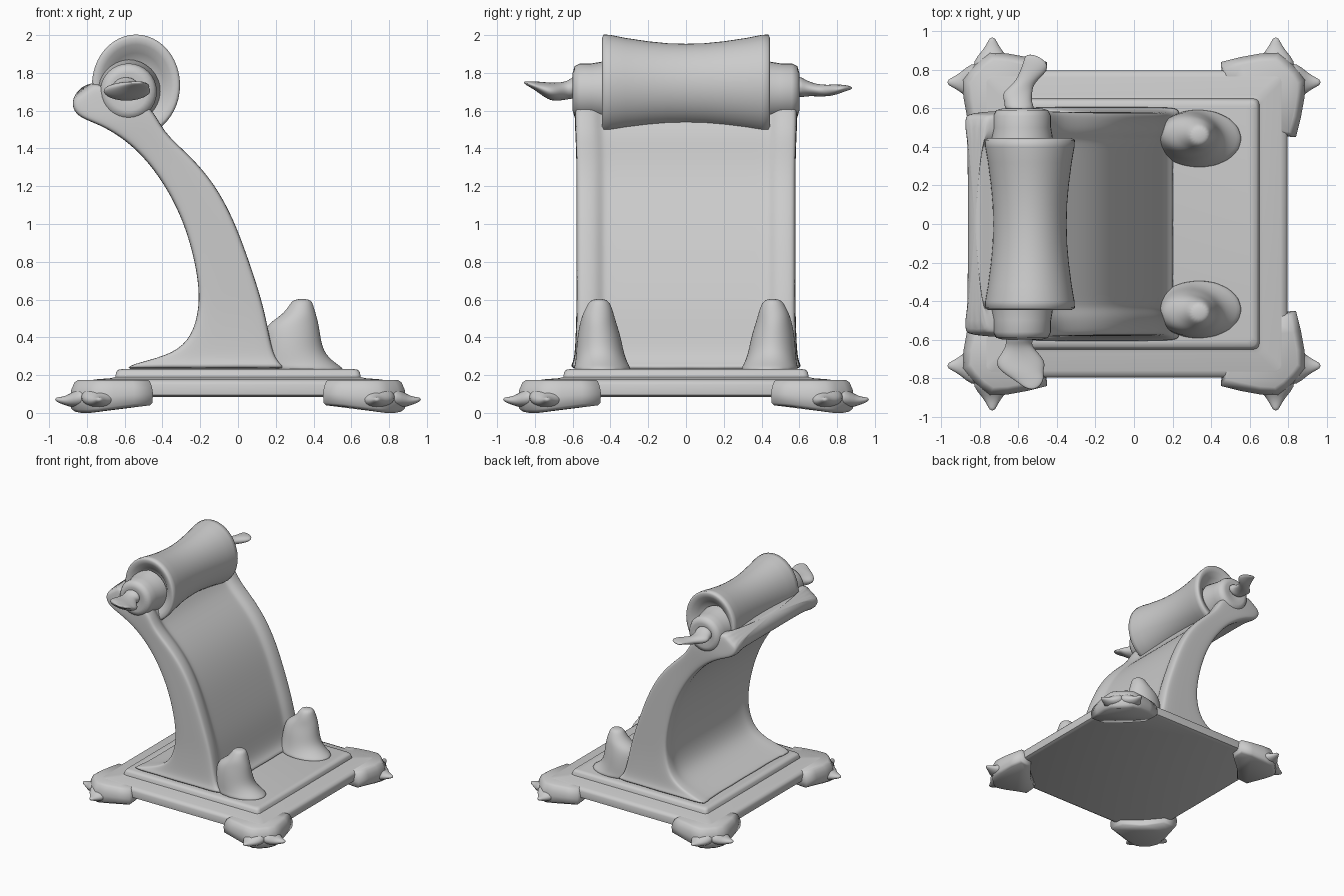
import bpy, bmesh, math
from mathutils import Vector, Matrix

cube = bpy.data.objects.get("Cube")
if cube:
    bpy.data.objects.remove(cube, do_unlink=True)

stone = bpy.data.materials.new("grey_stone")
stone.use_nodes = True
stone.diffuse_color = (0.6, 0.6, 0.6, 1)
stone.node_tree.nodes["Principled BSDF"].inputs["Base Color"].default_value = (0.6, 0.6, 0.6, 1)


def loft(name, rings, subdiv=0, angle=50):
    """Skin a list of equal-length point rings and cap both ends."""
    bm = bmesh.new()
    rows = [[bm.verts.new(p) for p in ring] for ring in rings]
    n = len(rows[0])
    for a, b in zip(rows, rows[1:]):
        for i in range(n):
            j = (i + 1) % n
            bm.faces.new((a[i], a[j], b[j], b[i]))
    bm.faces.new(rows[0][::-1])
    bm.faces.new(rows[-1])
    bmesh.ops.recalc_face_normals(bm, faces=bm.faces)
    mesh = bpy.data.meshes.new(name)
    bm.to_mesh(mesh)
    bm.free()
    mesh.materials.append(stone)
    ob = bpy.data.objects.new(name, mesh)
    bpy.context.collection.objects.link(ob)
    if subdiv:
        mod = ob.modifiers.new("smooth", 'SUBSURF')
        mod.levels = mod.render_levels = subdiv
    bpy.ops.object.select_all(action='DESELECT')
    ob.select_set(True)
    bpy.context.view_layer.objects.active = ob
    if subdiv:
        bpy.ops.object.shade_smooth()
    else:
        bpy.ops.object.shade_smooth_by_angle(angle=math.radians(angle))
    return ob


def ellipse_y(y, cx, cz, rx, rz, n=32):
    """Ellipse lying across the y axis."""
    return [(cx + rx * math.cos(k * math.tau / n), y, cz + rz * math.sin(k * math.tau / n))
            for k in range(n)]


def ellipse_z(z, cx, cy, rx, ry, n=16):
    """Ellipse lying across the z axis."""
    return [(cx + rx * math.cos(k * math.tau / n), cy + ry * math.sin(k * math.tau / n), z)
            for k in range(n)]


def rounded_square(h, z, r=0.03):
    pts = []
    for q in range(4):
        for k in range(4):
            c = Vector((h - r, h - r, z)) + Vector((math.cos(k * math.pi / 6), math.sin(k * math.pi / 6), 0)) * r
            pts.append(Matrix.Rotation(q * math.pi / 2, 3, 'Z') @ c)
    return pts


# Stepped square plinth
loft("base_plinth", [rounded_square(h, z) for h, z in (
    (0.77, 0.085), (0.79, 0.095), (0.795, 0.15), (0.785, 0.168), (0.76, 0.177),
    (0.67, 0.184), (0.65, 0.19), (0.645, 0.215), (0.635, 0.228), (0.61, 0.232))], angle=40)

# Corner feet, each with two claws
half = [(0.58, 0.62), (0.46, 0.72), (0.45, 0.84), (0.55, 0.865), (0.66, 0.885), (0.75, 0.89), (0.80, 0.855)]
outline = half + [(y, x) for x, y in reversed(half)]
for q in range(4):
    turn = Matrix.Rotation(q * math.pi / 2, 3, 'Z')
    rings = []
    for scale, level in ((0.9, 0), (0.98, 0.1), (1, 0.45), (0.97, 0.7), (0.91, 0.92), (0.84, 1)):
        ring = []
        for x, y in outline:
            low = 0.04 * (1 - min(1, max(0, (min(x, y) - 0.5) / 0.3)))
            z = low + (0.175 - low) * level
            ring.append(turn @ Vector((0.62 + (x - 0.62) * scale, 0.62 + (y - 0.62) * scale, z)))
        rings.append(ring)
    loft("corner_foot_%d" % q, rings, angle=80)
    for side in (0, 1):
        claw = []
        for y, z, rx, rz in ((0.78, 0.09, 0.11, 0.07), (0.85, 0.08, 0.10, 0.055), (0.89, 0.065, 0.06, 0.035),
                             (0.93, 0.065, 0.032, 0.02), (0.97, 0.072, 0.012, 0.01)):
            ring = ellipse_y(y, 0.735, z, rx, rz, 12)
            claw.append([turn @ Vector((p[1], p[0], p[2]) if side else p) for p in ring])
        loft("foot_claw_%d_%d" % (q, side), claw, 1)

# Curved arm: back point, front point, half width
sections = [
    ((-0.64, 0.215), (0.28, 0.215), 0.63), ((-0.56, 0.26), (0.22, 0.26), 0.60),
    ((-0.38, 0.30), (0.19, 0.31), 0.59), ((-0.26, 0.375), (0.17, 0.39), 0.585),
    ((-0.21, 0.52), (0.145, 0.52), 0.58), ((-0.205, 0.66), (0.11, 0.65), 0.58),
    ((-0.235, 0.83), (0.05, 0.83), 0.58), ((-0.285, 1.0), (-0.02, 1.02), 0.58),
    ((-0.365, 1.17), (-0.12, 1.21), 0.58), ((-0.475, 1.33), (-0.25, 1.36), 0.58),
    ((-0.60, 1.45), (-0.40, 1.49), 0.585), ((-0.74, 1.53), (-0.45, 1.62), 0.59),
    ((-0.85, 1.565), (-0.60, 1.70), 0.58), ((-0.885, 1.63), (-0.74, 1.74), 0.57),
    ((-0.86, 1.70), (-0.79, 1.75), 0.55)]
rings = []
for (bx, bz), (fx, fz), w in sections:
    back, front = Vector((bx, 0, bz)), Vector((fx, 0, fz))
    depth = (front - back).length
    r = min(0.035 / depth, 0.25)
    # half cross-section: recessed back, side wall, raised rail, recessed panel
    side = [(0.2, 0.5 * r), (w - 0.13, 0.5 * r), (w - 0.08, 0), (w - 0.015, 0), (w, 0.6 * r), (w, 0.5),
            (w, 1 - 0.6 * r), (w - 0.015, 1), (w - 0.10, 1), (w - 0.14, 1 - r), (w - 0.18, 1 - r), (0.15, 1 - r)]
    full = side + [(-y, t) for y, t in reversed(side)]
    rings.append([back.lerp(front, t) + Vector((0, y, 0)) for y, t in full])
loft("curved_arm", rings, 2)

# Waisted roll at the top, with dished ends
roll = [(0.36, 0.12), (0.405, 0.17), (0.43, 0.215), (0.445, 0.25), (0.435, 0.268), (0.40, 0.266),
        (0.32, 0.25), (0.2, 0.232), (0.1, 0.222), (0, 0.219)]
stations = [(-y, r) for y, r in roll] + [(y, r) for y, r in reversed(roll[:-1])]
loft("scroll_roll", [ellipse_y(y, -0.54, 1.735, r * 0.87, r, 48) for y, r in stations], angle=80)

# Finials: twisted leaf ends (y, centre x, centre z, radius x, radius z)
leaves = {
    1: ((0.58, -0.59, 1.71, 0.09, 0.07), (0.63, -0.60, 1.70, 0.07, 0.045), (0.68, -0.61, 1.69, 0.085, 0.035),
        (0.73, -0.57, 1.685, 0.05, 0.032), (0.79, -0.52, 1.69, 0.075, 0.03), (0.84, -0.51, 1.70, 0.065, 0.018),
        (0.88, -0.54, 1.70, 0.025, 0.008)),
    -1: ((0.58, -0.59, 1.71, 0.09, 0.07), (0.62, -0.60, 1.69, 0.06, 0.05), (0.67, -0.59, 1.68, 0.10, 0.05),
         (0.72, -0.59, 1.68, 0.14, 0.05), (0.77, -0.58, 1.70, 0.11, 0.035), (0.81, -0.54, 1.715, 0.08, 0.02),
         (0.86, -0.53, 1.73, 0.025, 0.008))}
for s, name in ((1, "left"), (-1, "right")):
    loft(name + "_hub", [ellipse_y(s * y, -0.58, 1.70, r, r) for y, r in (
        (0.38, 0.17), (0.44, 0.16), (0.50, 0.15), (0.56, 0.15), (0.59, 0.135), (0.60, 0.10), (0.59, 0.06))], angle=80)
    loft(name + "_leaf_finial", [ellipse_y(s * y, x, z + 0.02, rx, rz, 12) for y, x, z, rx, rz in leaves[s]], 2)

    # Curled lump at the foot of each rail
    loft(name + "_rail_curl", [ellipse_z(z, x, s * y, rx, ry) for z, x, y, rx, ry in (
        (0.21, 0.36, 0.44, 0.24, 0.17), (0.25, 0.32, 0.445, 0.22, 0.145), (0.31, 0.29, 0.455, 0.17, 0.13),
        (0.40, 0.285, 0.46, 0.155, 0.118), (0.47, 0.29, 0.465, 0.14, 0.10), (0.52, 0.325, 0.465, 0.09, 0.085),
        (0.57, 0.335, 0.46, 0.065, 0.065), (0.605, 0.34, 0.46, 0.045, 0.04))], 2)
